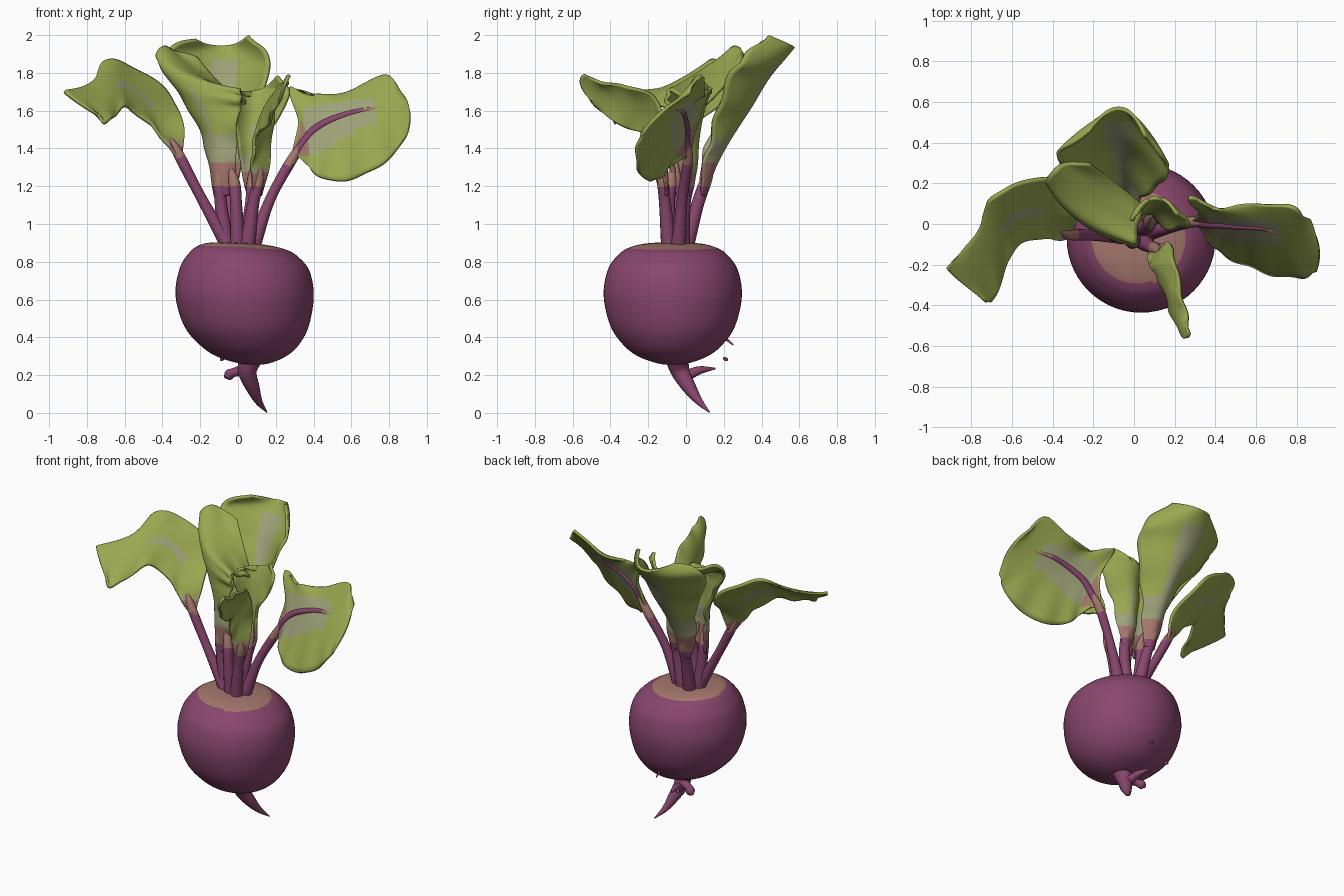
import bpy, bmesh, math
from mathutils import Vector


def material(name, rgb):
    m = bpy.data.materials.new(name)
    m.diffuse_color = (*rgb, 1)
    return m


MATS = [material("beet purple", (0.25, 0.062, 0.155)),
        material("leaf green", (0.32, 0.385, 0.08)),
        material("crown tan", (0.37, 0.185, 0.15)),
        material("pale grey green", (0.34, 0.36, 0.185))]
PURPLE, GREEN, TAN, PALE = range(4)


def smooth_path(pts, n):
    """Catmull-Rom samples through points of any dimension."""
    pts = [Vector(p) for p in pts]
    pts = [pts[0] * 2 - pts[1]] + pts + [pts[-1] * 2 - pts[-2]]
    out = []
    for i in range(1, len(pts) - 2):
        a, b, c, d = pts[i - 1:i + 3]
        for k in range(n):
            t = k / n
            out.append(0.5 * (2 * b + (c - a) * t + (2 * a - 5 * b + 4 * c - d) * t * t
                              + (3 * b - a - 3 * c + d) * t ** 3))
    return out + [pts[-2]]


def grid_object(name, rows, closed, rule):
    """Skin a grid of points; rule(u, v, centre) gives the material index."""
    bm = bmesh.new()
    vs = [[bm.verts.new(p) for p in r] for r in rows]
    n = len(rows[0])
    for i in range(len(rows) - 1):
        for j in range(n if closed else n - 1):
            k = (j + 1) % n
            f = bm.faces.new((vs[i][j], vs[i][k], vs[i + 1][k], vs[i + 1][j]))
            f.smooth = True
            f.material_index = rule((i + .5) / (len(rows) - 1), (j + .5) / (n - 1) * 2 - 1,
                                    f.calc_center_median())
    if closed:
        for ring, u in ((vs[0], 0), (vs[-1], 1)):
            f = bm.faces.new(ring)
            f.smooth = True
            f.material_index = rule(u, 0, f.calc_center_median())
    bmesh.ops.recalc_face_normals(bm, faces=bm.faces)
    me = bpy.data.meshes.new(name)
    bm.to_mesh(me)
    bm.free()
    for m in MATS:
        me.materials.append(m)
    ob = bpy.data.objects.new(name, me)
    bpy.context.collection.objects.link(ob)
    return ob


def tube(name, pts, rule=lambda u, v, c: PURPLE, sides=14):
    """Round tube through (x, y, z, radius) points."""
    path = smooth_path(pts, 10)
    rows = []
    for i, p in enumerate(path):
        d = (path[min(i + 1, len(path) - 1)] - path[max(i - 1, 0)]).to_3d().normalized()
        a = d.cross(Vector((0.3, 1, 0.1))).normalized()
        b = d.cross(a)
        rows.append([p.to_3d() + max(p[3], .002) * (a * math.cos(t) + b * math.sin(t))
                     for t in (2 * math.pi * j / sides for j in range(sides))])
    return grid_object(name, rows, True, rule)


def tan_above(z):
    return lambda u, v, c: TAN if c.z > z else PURPLE


def leaf(name, rows, rule, ripple=0.01):
    """Blade from rows of (edge, midrib, edge) points with rippled margins."""
    lanes = [smooth_path([r[k] for r in rows], 12) for k in range(3)]
    out = []
    for i, (l, m, r) in enumerate(zip(*lanes)):
        row = []
        nrm = (r - l).cross(lanes[1][min(i + 1, len(lanes[1]) - 1)]
                            - lanes[1][max(i - 1, 0)]).normalized()
        for j in range(29):
            t = j / 14 - 1
            p = l * (t * (t - 1) / 2) + m * (1 - t * t) + r * (t * (t + 1) / 2)
            row.append(p + nrm * ripple * t * t * math.sin(i * .4 + (2 if t > 0 else 0))
                       * min(1, i / 20))
        out.append(row)
    ob = grid_object(name, out, False, rule)
    s = ob.modifiers.new("thickness", 'SOLIDIFY')
    s.thickness, s.offset = 0.018, 0
    return ob


# Bulb: rings of (height, centre x, radius), slightly tilted shoulders, tan crown on top
rings = smooth_path([(.255, .09, .01), (.262, .085, .08), (.3, .07, .185), (.36, .06, .262),
                     (.46, .045, .33), (.62, .035, .366), (.76, .035, .343), (.84, .028, .285),
                     (.873, .018, .235), (.893, 0, .165), (.9, 0, .08), (.9, 0, .01)], 5)
grid_object("bulb", [[(cx + r * math.cos(t), -.07 + r * math.sin(t),
                       z - .04 * max(0, z - .6) / .3 * r * math.cos(t))
                      for t in (2 * math.pi * j / 56 for j in range(56))]
                     for z, cx, r in rings], True,
            lambda u, v, c: TAN if c.z > .6 and math.hypot(c.x - .02, c.y + .065) < .232
            else PURPLE)

# Tap root and rootlets
tube("tap_root", [(.07, -.05, .3, .065), (.05, -.03, .22, .05), (.08, .02, .13, .036),
                  (.11, .07, .06, .02), (.153, .125, .003, .003)])
tube("root_nub", [(.05, -.02, .23, .035), (-.02, 0, .215, .024), (-.05, .02, .2, .028),
                  (-.07, .03, .19, .008)])
tube("side_root", [(.05, -.01, .19, .03), (.03, .07, .225, .022), (0, .155, .235, .004)])
tube("rootlet_a", [(.05, .18, .41, .008), (.05, .22, .385, .007), (.05, .25, .36, .004)])
tube("rootlet_b", [(-.08, .2, .29, .008), (-.085, .21, .285, .01), (-.09, .22, .28, .006)])

# Stems, each tapering away inside its leaf
tube("left_stem", [(-.05, -.06, .88, .04), (-.19, -.055, 1.13, .028), (-.315, -.05, 1.37, .028),
                   (-.37, -.03, 1.47, .006)], tan_above(1.35))
tube("right_stem", [(.08, -.04, .88, .04), (.17, -.02, 1.13, .028), (.285, .01, 1.34, .028),
                    (.36, 0, 1.45, .017)], tan_above(1.31))
tube("right_leaf_vein", [(.3, .01, 1.36, .022), (.36, 0, 1.45, .022), (.42, 0, 1.51, .022),
                         (.52, -.01, 1.56, .019), (.64, -.02, 1.595, .016),
                         (.76, -.055, 1.61, .009)],
     lambda u, v, c: TAN if c.x > .66 else PURPLE)
for name, pts in {
        "back_stem": [(-.03, 0, .88, .042), (-.045, .06, 1.1, .034), (-.06, .11, 1.24, .03),
                      (-.06, .15, 1.34, .004)],
        "middle_stem": [(-.06, -.05, .88, .042), (-.09, -.05, 1.1, .033),
                        (-.1, -.055, 1.24, .03), (-.11, -.05, 1.34, .004)],
        "front_stem": [(.05, -.09, .88, .042), (.08, -.11, 1.1, .032), (.11, -.125, 1.24, .028),
                       (.115, -.14, 1.36, .004)],
        "inner_stem": [(.04, -.02, .88, .042), (.07, -.01, 1.1, .034), (.08, .02, 1.24, .03),
                       (.085, .04, 1.34, .004)],
        "short_stem": [(0, -.08, .88, .04), (-.01, -.09, 1.1, .032), (-.02, -.08, 1.22, .03),
                       (-.05, -.065, 1.33, .006)]}.items():
    tube(name, pts, tan_above(1.2))


def blade_colour(tan_to, pale_to, pale_half, pale_end, pale_start=0):
    def rule(u, v, c):
        if c.z < 1.2:
            return PURPLE
        if c.z < tan_to:
            return TAN
        if c.z < pale_to or (abs(v) < pale_half and pale_start < u < pale_end):
            return PALE
        return GREEN
    return rule


# Leaf blades
leaf("left_leaf", [
    ((-.30, -.03, 1.35), (-.31, -.05, 1.35), (-.32, -.07, 1.35)),
    ((-.29, .04, 1.52), (-.37, -.02, 1.48), (-.38, -.08, 1.43)),
    ((-.37, .22, 1.69), (-.47, .06, 1.63), (-.47, -.07, 1.53)),
    ((-.56, .2, 1.83), (-.6, .03, 1.73), (-.59, -.12, 1.62)),
    ((-.71, .12, 1.86), (-.68, -.08, 1.71), (-.65, -.27, 1.57)),
    ((-.76, -.03, 1.75), (-.78, -.18, 1.68), (-.7, -.38, 1.54)),
    ((-.92, -.22, 1.70), (-.87, -.27, 1.66), (-.74, -.37, 1.57))],
    blade_colour(1.42, 1.44, .12, .6, .3), .007)
leaf("right_leaf", [
    ((.29, .02, 1.38), (.30, .01, 1.36), (.32, 0, 1.36)),
    ((.32, .06, 1.55), (.36, 0, 1.45), (.37, -.08, 1.31)),
    ((.27, .13, 1.72), (.42, 0, 1.51), (.43, -.14, 1.25)),
    ((.41, .08, 1.68), (.52, -.01, 1.56), (.55, -.2, 1.23)),
    ((.60, .1, 1.70), (.64, -.02, 1.595), (.70, -.25, 1.28)),
    ((.78, .08, 1.79), (.77, -.06, 1.61), (.83, -.26, 1.38)),
    ((.86, .02, 1.69), (.91, -.12, 1.6), (.89, -.24, 1.48))],
    lambda u, v, c: TAN if u < .2 and abs(v) < .75
    else PALE if -.5 + .45 * max(0, u - .3) < v < .55 - .5 * max(0, u - .3) and u < .78
    else GREEN, .007)
leaf("back_leaf", [
    ((-.085, .08, 1.15), (-.05, .1, 1.15), (-.02, .08, 1.15)),
    ((-.13, .08, 1.3), (-.06, .15, 1.3), (.01, .09, 1.3)),
    ((-.15, .12, 1.45), (-.06, .23, 1.45), (.04, .13, 1.45)),
    ((-.22, .18, 1.62), (-.06, .34, 1.62), (.1, .17, 1.62)),
    ((-.33, .27, 1.78), (-.07, .43, 1.77), (.16, .24, 1.8)),
    ((-.37, .35, 1.92), (-.07, .52, 1.88), (.15, .32, 1.9)),
    ((-.22, .45, 1.98), (-.07, .57, 1.94), (.05, .43, 2.0))],
    blade_colour(1.33, 1.46, .32, .8))
leaf("middle_leaf", [
    ((-.12, -.03, 1.15), (-.095, -.065, 1.15), (-.05, -.06, 1.15)),
    ((-.145, 0, 1.3), (-.11, -.07, 1.3), (-.01, -.07, 1.3)),
    ((-.18, .05, 1.45), (-.13, -.05, 1.45), (-.01, -.08, 1.45)),
    ((-.26, .1, 1.62), (-.18, -.03, 1.6), (.01, -.09, 1.6)),
    ((-.37, .16, 1.78), (-.24, 0, 1.71), (.02, -.1, 1.66)),
    ((-.43, .21, 1.9), (-.25, .04, 1.78), (.01, -.09, 1.7)),
    ((-.36, .29, 1.93), (-.18, .14, 1.77), (.02, 0, 1.67)),
    ((-.22, .3, 1.87), (-.09, .2, 1.73), (.04, .09, 1.62))],
    blade_colour(1.33, 1.47, .1, .6))
leaf("front_leaf", [
    ((.12, -.1, 1.15), (.095, -.125, 1.15), (.08, -.13, 1.15)),
    ((.16, -.1, 1.3), (.115, -.14, 1.3), (.07, -.16, 1.28)),
    ((.18, -.1, 1.5), (.12, -.15, 1.44), (.08, -.2, 1.38)),
    ((.2, -.18, 1.68), (.13, -.2, 1.58), (.1, -.23, 1.48)),
    ((.23, -.33, 1.73), (.17, -.32, 1.64), (.14, -.3, 1.5)),
    ((.26, -.45, 1.75), (.21, -.45, 1.69), (.18, -.42, 1.57)),
    ((.27, -.54, 1.79), (.25, -.56, 1.74), (.22, -.51, 1.66))],
    blade_colour(1.27, 1.3, 0, 0), .007)
leaf("inner_leaf", [
    ((.05, .02, 1.15), (.075, .02, 1.15), (.1, .01, 1.15)),
    ((.02, .03, 1.3), (.08, .05, 1.3), (.14, 0, 1.3)),
    ((0, .03, 1.45), (.08, .06, 1.45), (.15, -.02, 1.45)),
    ((-.03, 0, 1.62), (.09, .09, 1.6), (.22, -.02, 1.58)),
    ((-.01, .02, 1.69), (.1, .12, 1.69), (.27, 0, 1.7)),
    ((.05, .1, 1.68), (.13, .13, 1.71), (.21, .05, 1.78))],
    blade_colour(1.28, 1.36, .12, .5), .007)
